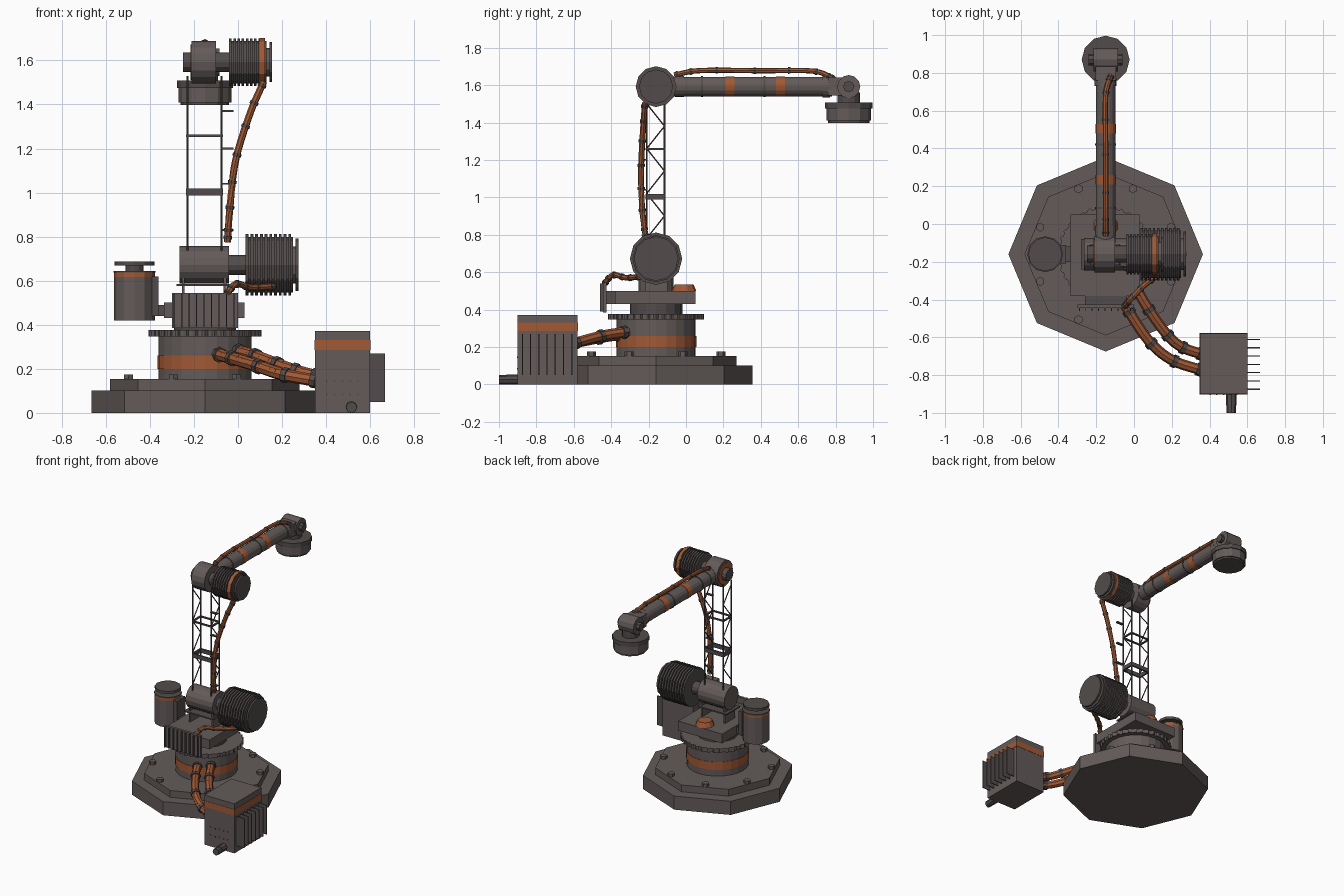
import bpy, bmesh, math
from mathutils import Vector, Matrix

if "Cube" in bpy.data.objects:
    bpy.data.objects.remove(bpy.data.objects["Cube"])

def material(name, rgb):
    m = bpy.data.materials.new(name)
    m.diffuse_color = (*rgb, 1)
    m.use_nodes = True
    m.node_tree.nodes["Principled BSDF"].inputs["Base Color"].default_value = m.diffuse_color
    return m

MATS = [material("warm_grey_steel", (0.125, 0.105, 0.1)),
        material("orange_paint", (0.36, 0.1, 0.035)),
        material("dark_steel", (0.085, 0.073, 0.07))]
GREY, ORANGE, DARK = 0, 1, 2
CX, CY = -0.15, -0.16          # turntable axis

class Part:
    """Collects solids into one named, flat-shaded object."""
    def __init__(self, name):
        self.name, self.bm = name, bmesh.new()

    def paint(self, verts, mat):
        for f in {f for v in verts for f in v.link_faces}:
            f.material_index = mat

    def cyl(self, p0, p1, r0, mat=GREY, n=16, r1=None):
        p0, p1 = Vector(p0), Vector(p1)
        d = p1 - p0
        mx = Matrix.Translation((p0 + p1) / 2) @ d.to_track_quat('Z', 'Y').to_matrix().to_4x4()
        g = bmesh.ops.create_cone(self.bm, cap_ends=True, segments=n, radius1=r0,
                                  radius2=r0 if r1 is None else r1, depth=d.length, matrix=mx)
        self.paint(g['verts'], mat)
        return self

    def box(self, lo, hi, mat=GREY):
        lo, hi = Vector(lo), Vector(hi)
        mx = Matrix.Translation((lo + hi) / 2) @ Matrix.Diagonal((*(hi - lo), 1))
        self.paint(bmesh.ops.create_cube(self.bm, size=1, matrix=mx)['verts'], mat)
        return self

    def done(self):
        me = bpy.data.meshes.new(self.name)
        self.bm.to_mesh(me)
        self.bm.free()
        for m in MATS:
            me.materials.append(m)
        ob = bpy.data.objects.new(self.name, me)
        bpy.context.collection.objects.link(ob)
        return ob

def spline(pts, steps=5):
    """Catmull-Rom samples through the points."""
    P = [Vector(p) for p in pts]
    P = [2 * P[0] - P[1]] + P + [2 * P[-1] - P[-2]]
    out = []
    for a, b, c, d in zip(P, P[1:], P[2:], P[3:]):
        for i in range(steps):
            t = i / steps
            out.append(0.5 * (2 * b + (c - a) * t + (2 * a - 5 * b + 4 * c - d) * t * t
                              + (3 * b - a - 3 * c + d) * t ** 3))
    return out + [P[-2]]

def hose(name, pts, r, every=4, n=8):
    """Orange segmented hose with dark clamps."""
    p = Part(name)
    s = spline(pts)
    for i, (a, b) in enumerate(zip(s, s[1:])):
        d = (b - a).normalized()
        p.cyl(a - d * r * 0.3, b + d * r * 0.3, r, ORANGE, n)
        if i % every == 0 or i == len(s) - 2:
            m = (a + b) / 2
            p.cyl(m - d * r * 0.45, m + d * r * 0.45, r * 1.25, DARK, n)
    p.done()

def motor(name, x0, x1, y, z, r, band, ribs=7, n=12):
    """Ribbed drive motor along x with an orange band and an end cap."""
    p = Part(name)
    p.cyl((x0, y, z), (x1, y, z), r * 0.9, DARK, n)
    step = (x1 - x0) / ribs
    for i in range(ribs):
        a = x0 + i * step
        p.cyl((a, y, z), (a + step * 0.6, y, z), r, DARK, n)
    if band:
        p.cyl((band - 0.012, y, z), (band + 0.012, y, z), r * 1.02, ORANGE, n)
    p.cyl((x1, y, z), (x1 + 0.015, y, z), r * 0.6, GREY, n)
    p.cyl((x1 + 0.012, y, z), (x1 + 0.025, y, z), r * 0.85, DARK, n)
    p.done()

# Octagonal stepped base with bolts
base = Part("base_plinth")
base.cyl((CX, CY, 0), (CX, CY, 0.102), 0.515, GREY, 8)
base.cyl((CX, CY, 0.102), (CX, CY, 0.153), 0.43, GREY, 8)
base.done()
bolts = Part("base_bolts")
for k in range(8):
    a = math.radians(22.5 + 45 * k)
    x, y = CX + 0.375 * math.cos(a), CY + 0.375 * math.sin(a)
    bolts.cyl((x, y, 0.15), (x, y, 0.175), 0.024, GREY, 6)
bolts.done()

# Pedestal column with painted band, then the toothed slewing ring
col = Part("pedestal_column")
for z0, z1, r, m in ((0.153, 0.2, 0.212, GREY), (0.2, 0.26, 0.215, ORANGE), (0.26, 0.347, 0.212, GREY)):
    col.cyl((CX, CY, z0), (CX, CY, z1), r, m, 24)
col.done()
ring = Part("slewing_ring")
ring.cyl((CX, CY, 0.347), (CX, CY, 0.376), 0.245, GREY, 36)
for k in range(36):
    a = 2 * math.pi * k / 36
    x, y = CX + 0.243 * math.cos(a), CY + 0.243 * math.sin(a)
    ring.cyl((x, y, 0.347), (x, y, 0.376), 0.014, GREY, 4)
ring.done()

# Turret deck, front radiator panel and rear orange cap
deck = Part("turret_deck")
deck.cyl((CX, CY, 0.375), (CX, CY, 0.43), 0.14, DARK, 16)
deck.box((-0.335, -0.38, 0.43), (0.03, 0.05, 0.5))
deck.cyl((CX, -0.01, 0.5), (CX, -0.01, 0.535), 0.065, ORANGE, 10, 0.05)
deck.done()
rad = Part("front_radiator")
rad.box((-0.3, -0.445, 0.385), (0.0, -0.425, 0.545))
rad.box((-0.26, -0.43, 0.43), (-0.04, -0.37, 0.5), DARK)
for i in range(9):
    x = -0.292 + i * 0.034
    rad.box((x, -0.46, 0.39), (x + 0.005, -0.44, 0.54), DARK)
rad.done()

# Side accumulator tank on the left
tank = Part("side_tank")
TX = -0.47
tank.cyl((TX, CY, 0.42), (TX, CY, 0.618), 0.093, GREY, 12)
tank.cyl((TX, CY, 0.618), (TX, CY, 0.637), 0.093, ORANGE, 12)
tank.cyl((TX, CY, 0.637), (TX, CY, 0.645), 0.095, DARK, 12)
tank.cyl((TX, CY, 0.645), (TX, CY, 0.67), 0.04, DARK, 12)
tank.cyl((TX, CY, 0.668), (TX, CY, 0.688), 0.09, DARK, 12)
tank.box((-0.39, CY - 0.05, 0.44), (-0.36, CY + 0.05, 0.62), DARK)
tank.box((-0.36, CY - 0.04, 0.44), (-0.32, CY + 0.04, 0.49), DARK)
tank.done()

# Shoulder joint with cheek plates
sh = Part("shoulder_joint")
SY, SZ = -0.16, 0.672
sh.cyl((-0.265, SY, SZ), (-0.04, SY, SZ), 0.085, GREY, 16)
sh.cyl((-0.04, SY, SZ), (0.04, SY, SZ), 0.045, DARK, 12)
for x in (-0.255, -0.065):
    sh.box((x, SY - 0.06, 0.49), (x + 0.012, SY + 0.06, SZ))
sh.box((-0.28, SY - 0.08, 0.575), (-0.04, SY + 0.08, 0.585), DARK)
sh.done()
motor("shoulder_motor", 0.035, 0.25, SY, SZ, 0.14, None, 10)

# Lattice upper arm
X, Y, Z0, Z1 = (-0.23, -0.075), (-0.21, -0.115), 0.72, 1.53
lat = Part("lattice_upper_arm")
for x in X:
    for y in Y:
        lat.cyl((x, y, Z0), (x, y, Z1), 0.005, DARK, 6)
    levels = [0.78 + 0.12 * i for i in range(7)]
    for i, (a, b) in enumerate(zip(levels, levels[1:])):
        lat.cyl((x, Y[i % 2], a), (x, Y[1 - i % 2], b), 0.004, DARK, 5)
for z, h in ((1.003, 0.03), (1.258, 0.01)):
    for y in Y:
        lat.box((X[0], y - 0.006, z - h / 2), (X[1], y + 0.006, z + h / 2), DARK)
    for x in X:
        lat.box((x - 0.006, Y[0], z - h / 2), (x + 0.006, Y[1], z + h / 2), DARK)
for z in (0.83, 1.04, 1.2, 1.37):
    lat.box((-0.075, -0.225, z - 0.004), (-0.02, -0.205, z + 0.004), DARK)
lat.done()

# Elbow joint and motor
EZ = 1.592
el = Part("elbow_joint")
el.cyl((-0.21, SY, EZ), (-0.1, SY, EZ), 0.096, GREY, 16)
el.cyl((-0.25, SY, EZ), (-0.04, SY, EZ), 0.045, DARK, 12)
el.cyl((-0.215, SY, EZ), (-0.21, SY, EZ), 0.08, ORANGE, 12)
el.done()
motor("elbow_motor", -0.04, 0.13, SY, EZ, 0.107, 0.11, 9)

# Forearm tube with bands and collars
fa = Part("forearm_tube")
fa.cyl((CX, -0.1, EZ), (CX, 0.78, EZ), 0.052, GREY, 16)
for y0, y1, r, m in ((-0.06, -0.01, 0.056, GREY), (0.08, 0.09, 0.056, DARK), (0.21, 0.26, 0.054, ORANGE),
                     (0.415, 0.425, 0.056, DARK), (0.48, 0.53, 0.054, ORANGE), (0.73, 0.77, 0.058, GREY)):
    fa.cyl((CX, y0, EZ), (CX, y1, EZ), r, m, 16)
fa.done()

# Wrist and downward tool flange
WY = 0.87
wr = Part("wrist_joint")
wr.box((-0.205, 0.76, 1.545), (-0.095, 0.9, 1.64))
wr.cyl((-0.215, WY, EZ), (-0.085, WY, EZ), 0.062, GREY, 12)
wr.cyl((-0.24, WY, EZ), (-0.06, WY, EZ), 0.03, DARK, 8)
wr.cyl((CX, WY, 1.5), (CX, WY, 1.56), 0.06, DARK, 12)
wr.done()
fl = Part("tool_flange")
fl.cyl((CX, WY, 1.41), (CX, WY, 1.475), 0.12, GREY, 12)
fl.cyl((CX, WY, 1.475), (CX, WY, 1.508), 0.127, DARK, 12)
fl.cyl((CX, WY, 1.398), (CX, WY, 1.41), 0.11, DARK, 12)
fl.done()

# Control cabinet with painted band, side fins, rivets and cable plug
cab = Part("control_cabinet")
cab.box((0.35, -0.9, 0), (0.6, -0.58, 0.285))
cab.box((0.348, -0.902, 0.285), (0.602, -0.578, 0.33), ORANGE)
cab.box((0.35, -0.9, 0.33), (0.6, -0.58, 0.372))
for i in range(7):
    y = -0.875 + i * 0.044
    cab.box((0.6, y - 0.003, 0.05), (0.667, y + 0.003, 0.27), DARK)
for i in range(5):
    for z in (0.08, 0.14):
        cab.box((0.4 + i * 0.035, -0.904, z), (0.408 + i * 0.035, -0.9, z + 0.008), DARK)
cab.cyl((0.515, -0.9, 0.027), (0.515, -0.96, 0.027), 0.027, DARK, 8)
cab.cyl((0.515, -0.96, 0.025), (0.515, -1.0, 0.025), 0.025, DARK, 8)
cab.done()

# Hoses
hose("supply_hose_outer", [(-0.09, -0.35, 0.265), (-0.035, -0.45, 0.25), (0.08, -0.62, 0.215),
                           (0.2, -0.72, 0.175), (0.36, -0.775, 0.145)], 0.028, 5)
hose("supply_hose_inner", [(0.0, -0.32, 0.28), (0.07, -0.44, 0.262), (0.17, -0.58, 0.225),
                           (0.25, -0.65, 0.195), (0.36, -0.69, 0.165)], 0.028, 5)
hose("upper_arm_hose", [(0.115, -0.22, 1.5), (0.055, -0.23, 1.36), (-0.01, -0.24, 1.15),
                        (-0.035, -0.235, 0.95), (-0.048, -0.215, 0.78)], 0.016, 3)
hose("forearm_hose", [(CX, -0.06, 1.655), (CX, 0.08, 1.678), (CX, 0.4, 1.677),
                      (CX, 0.68, 1.675), (-0.12, 0.79, 1.635)], 0.014, 3)
hose("shoulder_hose", [(0.16, -0.25, 0.575), (0.06, -0.32, 0.57), (-0.01, -0.39, 0.585),
                       (-0.05, -0.435, 0.54)], 0.015, 3)
